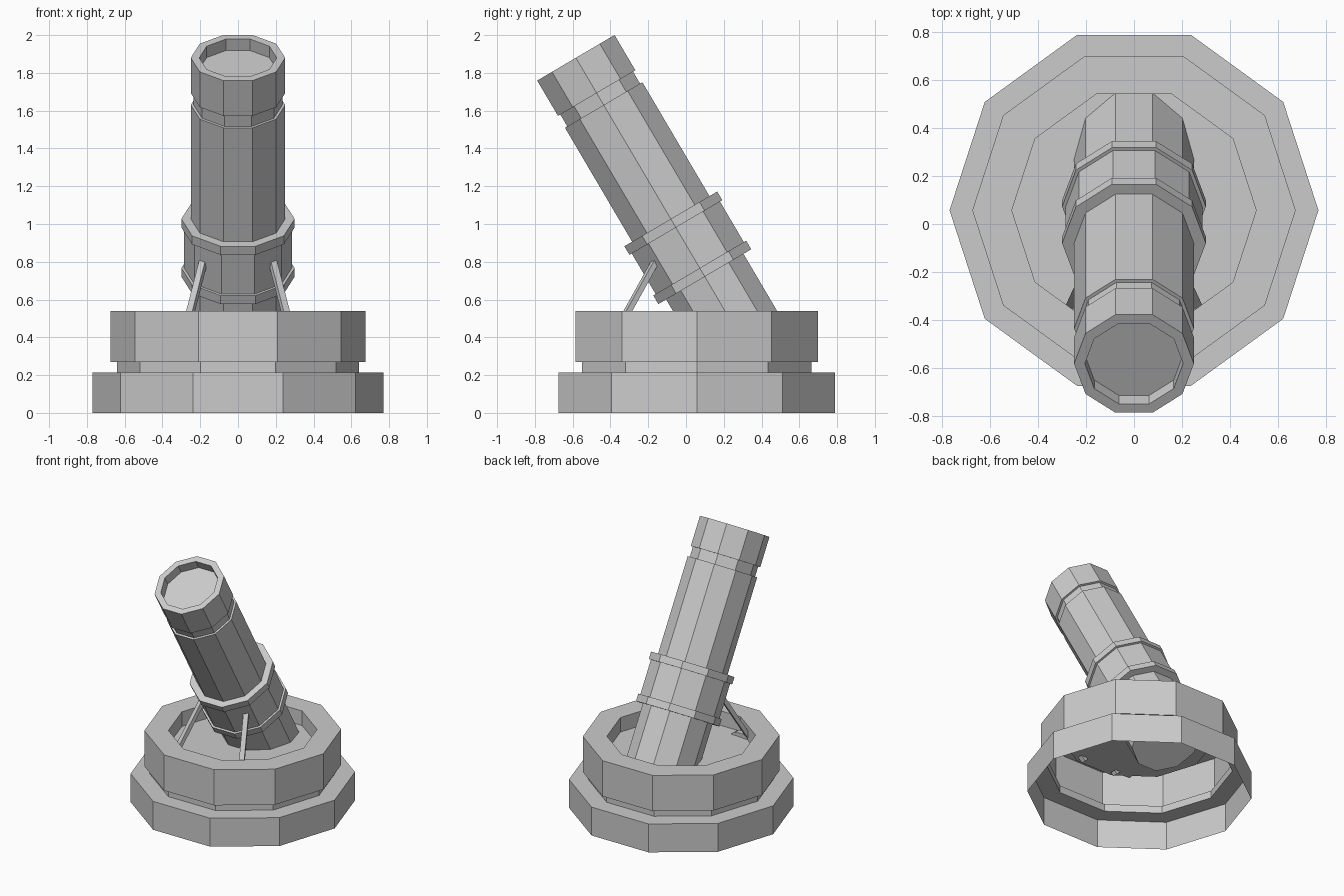
import bpy, bmesh
from math import cos, sin, radians, tau
from mathutils import Matrix, Vector

if "Cube" in bpy.data.objects:
    bpy.data.objects.remove(bpy.data.objects["Cube"])

SIDES = 10


def make_object(name, bm):
    bmesh.ops.recalc_face_normals(bm, faces=bm.faces[:])
    mesh = bpy.data.meshes.new(name)
    bm.to_mesh(mesh)
    bm.free()
    ob = bpy.data.objects.new(name, mesh)
    bpy.context.collection.objects.link(ob)
    return ob


def lathe(name, profile, matrix, closed=False):
    """Ten-sided turned shape from (radius, height) points; radius 0 makes a cap."""
    bm = bmesh.new()
    caps = [i for i, (r, _) in enumerate(profile) if r == 0]
    rings = []
    for r, z in (p for p in profile if p[0] > 0):
        rings.append([bm.verts.new((r * cos(tau * k / SIDES), r * sin(tau * k / SIDES), z))
                      for k in range(SIDES)])
    pairs = list(zip(rings, rings[1:]))
    if closed:
        pairs.append((rings[-1], rings[0]))
    for a, b in pairs:
        for k in range(SIDES):
            n = (k + 1) % SIDES
            bm.faces.new((a[k], a[n], b[n], b[k]))
    for i in caps:
        bm.faces.new(rings[0] if i == 0 else rings[-1])
    bm.transform(matrix)
    return make_object(name, bm)


def add_bar(bm, p, q, width, depth):
    """Rectangular bar from p to q."""
    p, q = Vector(p), Vector(q)
    d = q - p
    m = Matrix.Translation((p + q) / 2) @ d.to_track_quat('Z', 'Y').to_matrix().to_4x4()
    bmesh.ops.create_cube(bm, size=1, matrix=m @ Matrix.Diagonal((width, depth, d.length, 1)))


# Stepped base, open underneath, with a sunken floor
lathe("base", [(0.77, 0), (0.77, 0.215), (0.64, 0.215), (0.64, 0.27), (0.675, 0.27),
               (0.675, 0.54), (0.51, 0.54), (0.51, 0.43), (0, 0.43)],
      Matrix.Translation((0, 0.057, 0)))

# Tilted barrel: recessed muzzle, cap, neck and long tube
tilt = Matrix.Translation((0, -0.583, 1.88)) @ Matrix.Rotation(radians(30.5), 4, 'X')
lathe("barrel", [(0, -0.07), (0.205, -0.07), (0.205, 0), (0.25, 0), (0.25, -0.217),
                 (0.235, -0.217), (0.235, -0.29), (0.25, -0.29), (0.25, -1.83), (0, -1.83)], tilt)

# Sleeve with a flange at each end
lathe("sleeve", [(0.24, -0.99), (0.30, -0.99), (0.30, -1.043), (0.285, -1.043), (0.285, -1.292),
                 (0.30, -1.292), (0.30, -1.345), (0.24, -1.345)], tilt, closed=True)

# Pair of bent support struts
bm = bmesh.new()
path = [(0.18, -0.155, 0.815), (0.275, -0.36, 0.445), (0.17, -0.37, 0.445), (0.13, -0.37, 0.41)]
for p, q in zip(path, path[1:]):
    add_bar(bm, p, q, 0.036, 0.03)
struts = make_object("support_struts", bm)
struts.modifiers.new("mirror", 'MIRROR').use_mirror_merge = False
